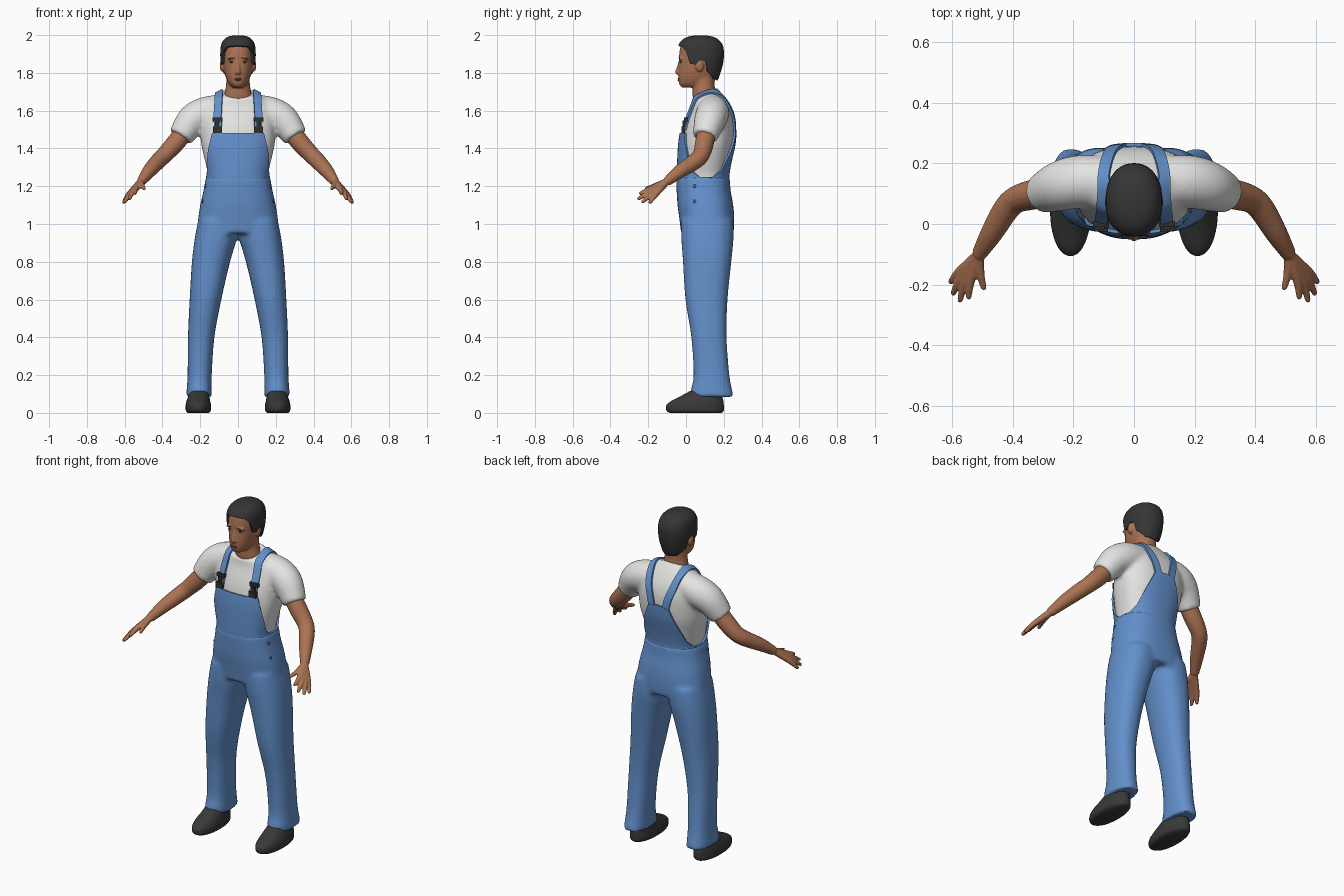
import bpy
import bmesh
from math import sin, cos, radians, copysign, pi
from mathutils import Vector, Matrix
from mathutils.bvhtree import BVHTree

if "Cube" in bpy.data.objects:
    bpy.data.objects.remove(bpy.data.objects["Cube"], do_unlink=True)


def material(name, *rgb):
    mat = bpy.data.materials.new(name)
    mat.use_nodes = True
    mat.diffuse_color = (*rgb, 1)
    bsdf = next(n for n in mat.node_tree.nodes if n.type == "BSDF_PRINCIPLED")
    bsdf.inputs["Base Color"].default_value = (*rgb, 1)
    return mat


SKIN = material("brown skin", 0.41, 0.17, 0.085)
LIP = material("lip", 0.26, 0.09, 0.055)
HAIR = material("black hair", 0.036, 0.036, 0.036)
SHIRT = material("white cotton", 0.77, 0.77, 0.76)
DENIM = material("blue denim", 0.125, 0.28, 0.60)
SEAM = material("dark denim", 0.06, 0.14, 0.32)
SHOE = material("dark leather", 0.04, 0.04, 0.04)
BUCKLE = material("buckle", 0.03, 0.03, 0.03)


# --- helpers: smooth sections, lofts, tubes ---
def spline(keys, u):
    i = min(int(u), len(keys) - 2)
    t = u - i
    near = [keys[max(0, min(len(keys) - 1, i + k))] for k in (-1, 0, 1, 2)]
    return [b + 0.5 * t * (c - a + t * (2 * a - 5 * b + 4 * c - d + t * (3 * b - a - 3 * c + d)))
            for a, b, c, d in zip(*near)]


def ring(z, half, front, back, cx=0, tilt=0):
    return (z, half, front, back, cx, tilt)


def section(keys, u, ang, off=0, side=1, power=2.4):
    z, half, front, back, cx, tilt = spline(keys, u)
    s, c = sin(ang), -cos(ang)
    sx = copysign(abs(s) ** (2 / power), s)
    sy = copysign(abs(c) ** (2 / power), c)
    y = (front + back) / 2 + ((back - front) / 2 + off) * sy
    return (side * (cx + (half + off) * sx), y, z + tilt * sy)


def level(keys, z):
    lo, hi = 0, len(keys) - 1
    for _ in range(30):
        mid = (lo + hi) / 2
        lo, hi = (mid, hi) if spline(keys, mid)[0] < z else (lo, mid)
    return lo


def grid(bm, rows, closed=True, start=True, end=True):
    rows = [[bm.verts.new(p) for p in row] for row in rows]
    n = len(rows[0])
    for a, b in zip(rows, rows[1:]):
        for j in range(n if closed else n - 1):
            k = (j + 1) % n
            bm.faces.new((a[j], a[k], b[k], b[j]))
    if closed and start:
        bm.faces.new(rows[0][::-1])
    if closed and end:
        bm.faces.new(rows[-1])


def loft(bm, keys, off=0, side=1, power=2.4, seg=40, sub=4):
    count = (len(keys) - 1) * sub
    grid(bm, [[section(keys, r / sub, 2 * pi * j / seg, off, side, power) for j in range(seg)]
              for r in range(count + 1)])


def tube(bm, path, side=1, seg=16, sub=4, tip=False):
    pts = [spline(path, r / sub) for r in range((len(path) - 1) * sub + 1)]
    pos = [Vector((side * p[0], p[1], p[2])) for p in pts]
    rad = [p[3] for p in pts]
    if tip:
        pos.append(pos[-1] + (pos[-1] - pos[-2]).normalized() * rad[-1] * 0.6)
        rad.append(rad[-1] * 0.6)
    rows = []
    for i, p in enumerate(pos):
        t = (pos[min(i + 1, len(pos) - 1)] - pos[max(i - 1, 0)]).normalized()
        a = t.cross(Vector((0, 0, 1))).normalized()
        b = a.cross(t)
        rows.append([p + rad[i] * (a * cos(2 * pi * j / seg) + b * sin(2 * pi * j / seg)) for j in range(seg)])
    grid(bm, rows)


def ball(bm, loc, size, turn=0):
    m = Matrix.Translation(loc) @ Matrix.Rotation(turn, 4, "Y") @ Matrix.Diagonal((*size, 1))
    bmesh.ops.create_uvsphere(bm, u_segments=16, v_segments=10, radius=1, matrix=m)


def finish(name, bm, mat, voxel=0, smooth=0, solid=0, offset=1):
    if not solid:
        bmesh.ops.recalc_face_normals(bm, faces=bm.faces)
    mesh = bpy.data.meshes.new(name)
    bm.to_mesh(mesh)
    ob = bpy.data.objects.new(name, mesh)
    bpy.context.collection.objects.link(ob)
    if voxel:
        mod = ob.modifiers.new("merge", "REMESH")
        mod.mode, mod.voxel_size = "VOXEL", voxel
    if smooth:
        mod = ob.modifiers.new("soften", "SMOOTH")
        mod.factor, mod.iterations = 0.5, smooth
    if solid:
        mod = ob.modifiers.new("thickness", "SOLIDIFY")
        mod.thickness, mod.offset = solid, offset
    final = bpy.data.meshes.new_from_object(ob.evaluated_get(bpy.context.evaluated_depsgraph_get()))
    ob.modifiers.clear()
    ob.data = final
    bm.clear()
    bm.from_mesh(final)
    bmesh.ops.recalc_face_normals(bm, faces=bm.faces)
    for f in bm.faces:
        f.material_index = 0
    bm.to_mesh(final)
    final.materials.clear()
    final.materials.append(mat)
    final.shade_smooth()
    final.set_sharp_from_angle(angle=radians(50))
    tree = BVHTree.FromBMesh(bm)
    bm.free()
    return tree


def edge_height(keys, deg):
    deg = abs((deg + 180) % 360 - 180)
    for (a, za), (b, zb) in zip(keys, keys[1:]):
        if deg <= b:
            return za + (zb - za) * (deg - a) / (b - a)
    return keys[-1][1]


# --- shirt: torso and sleeves merged ---
TORSO = [ring(0.95, 0.203, -0.012, 0.238), ring(1.02, 0.198, -0.02, 0.242),
         ring(1.1, 0.186, -0.031, 0.236), ring(1.18, 0.168, -0.036, 0.222),
         ring(1.25, 0.157, -0.038, 0.217), ring(1.33, 0.174, -0.035, 0.23),
         ring(1.42, 0.194, -0.03, 0.25), ring(1.5, 0.2, -0.018, 0.256),
         ring(1.56, 0.2, 0, 0.252), ring(1.61, 0.188, 0.02, 0.238),
         ring(1.65, 0.162, 0.03, 0.212, 0, 0.008), ring(1.68, 0.122, 0.03, 0.182, 0, 0.02),
         ring(1.695, 0.086, 0.038, 0.165, 0, 0.026)]
SLEEVE = [(0.1, 0.14, 1.6, 0.085), (0.18, 0.14, 1.583, 0.088),
          (0.245, 0.125, 1.545, 0.083), (0.305, 0.1, 1.46, 0.066)]
bm = bmesh.new()
loft(bm, TORSO[2:])
for s in (1, -1):
    tube(bm, SLEEVE, s, seg=24)
shirt = finish("shirt", bm, SHIRT, voxel=0.011, smooth=6)

# --- trousers: hips and flared legs merged ---
LEG = [ring(0.085, 0.067, 0.025, 0.252, 0.207), ring(0.12, 0.066, 0.025, 0.245, 0.206),
       ring(0.2, 0.064, 0.04, 0.23, 0.203), ring(0.4, 0.07, 0.028, 0.215, 0.195),
       ring(0.6, 0.084, -0.003, 0.22, 0.172), ring(0.8, 0.101, -0.016, 0.24, 0.143),
       ring(0.93, 0.112, -0.025, 0.252, 0.116), ring(1.02, 0.106, -0.025, 0.25, 0.104)]
bm = bmesh.new()
loft(bm, TORSO[:5], off=0.014)
for s in (1, -1):
    loft(bm, LEG, side=s, power=2.3)
trousers = finish("trousers", bm, DENIM, voxel=0.011, smooth=6)

# --- bib and back panel: shell following the torso up to a curved edge ---
BIB_EDGE = [(0, 1.48), (38, 1.48), (42, 1.44), (55, 1.36), (70, 1.28), (85, 1.25), (110, 1.25),
            (130, 1.29), (145, 1.36), (157, 1.43), (165, 1.49), (180, 1.5)]
bm = bmesh.new()
cols, steps = 144, 20
tops = [edge_height(BIB_EDGE, 360 * j / cols) for j in range(cols)]
grid(bm, [[section(TORSO, level(TORSO, 1.15 + (tops[j] - 1.15) * r / steps), 2 * pi * j / cols, 0.001)
           for j in range(cols)] for r in range(steps + 1)], start=False, end=False)
finish("bib", bm, DENIM, solid=0.011)

# --- straps laid over the shoulders, buckles, side buttons ---
STRAP = [(0.108, -0.02, 1.5), (0.112, 0.0, 1.58), (0.107, 0.04, 1.67), (0.105, 0.1, 1.71),
         (0.098, 0.17, 1.69), (0.08, 0.24, 1.61), (0.058, 0.265, 1.54), (0.04, 0.265, 1.46)]
for s, label in ((1, "left"), (-1, "right")):
    bm = bmesh.new()
    line = [Vector(spline(STRAP, r / 5)) for r in range(5 * len(STRAP) - 4)]
    rows = []
    for i, p in enumerate(line):
        p = Vector((s * p.x, p.y, p.z))
        t = line[min(i + 1, len(line) - 1)] - line[max(i - 1, 0)]
        t.x *= s
        hit, normal = shirt.find_nearest(p)[:2]
        across = t.cross(normal).normalized()
        row = []
        for w in (-0.022, -0.011, 0, 0.011, 0.022):
            q, n = shirt.find_nearest(hit + across * w)[:2]
            row.append(q + n * 0.005)
        rows.append(row)
    grid(bm, rows, closed=False)
    finish(label + "_strap", bm, DENIM, smooth=2, solid=0.012, offset=0)

    bm = bmesh.new()
    for z, w, h in ((1.553, 0.054, 0.02), (1.53, 0.024, 0.034), (1.5, 0.046, 0.034)):
        hit = shirt.ray_cast(Vector((s * 0.109, -1, z)), Vector((0, 1, 0)))[0]
        m = Matrix.Translation(hit + Vector((0, -0.012, 0))) @ Matrix.Diagonal((w, 0.02, h, 1))
        bmesh.ops.create_cube(bm, size=1, matrix=m)
    finish(label + "_buckle", bm, BUCKLE)

    bm = bmesh.new()
    for z in (1.2, 1.12):
        hit = trousers.ray_cast(Vector((s, 0.045, z)), Vector((-s, 0, 0)))[0]
        ball(bm, hit, (0.005, 0.009, 0.009))
    finish(label + "_side_buttons", bm, SEAM)

# --- head with neck, nose and ears ---
HEAD = [ring(1.722, 0.024, -0.018, 0.08), ring(1.735, 0.042, -0.033, 0.115),
        ring(1.76, 0.058, -0.04, 0.15), ring(1.8, 0.071, -0.04, 0.168),
        ring(1.85, 0.078, -0.037, 0.182), ring(1.9, 0.08, -0.036, 0.187),
        ring(1.94, 0.077, -0.028, 0.182), ring(1.965, 0.066, -0.01, 0.164),
        ring(1.98, 0.045, 0.02, 0.135), ring(1.986, 0.015, 0.06, 0.095)]
NECK = [ring(1.6, 0.09, 0.045, 0.17), ring(1.68, 0.074, 0.035, 0.16),
        ring(1.73, 0.064, 0.035, 0.152), ring(1.8, 0.06, 0.03, 0.155)]
NOSE = [ring(1.79, 0.014, -0.044, 0), ring(1.8, 0.02, -0.058, 0),
        ring(1.82, 0.013, -0.054, 0), ring(1.865, 0.008, -0.038, 0)]
bm = bmesh.new()
loft(bm, HEAD, power=2.2)
loft(bm, NECK, power=2)
loft(bm, NOSE, power=2)
for s in (1, -1):
    ball(bm, (s * 0.084, 0.072, 1.838), (0.013, 0.022, 0.033))
    ball(bm, (s * 0.034, -0.026, 1.875), (0.024, 0.014, 0.008))
head = finish("head", bm, SKIN, voxel=0.006, smooth=3)

# --- face details ---
def on_face(bm, x, z, size, turn=0):
    ball(bm, head.ray_cast(Vector((x, -1, z)), Vector((0, 1, 0)))[0], size, turn)


brows, lips = bmesh.new(), bmesh.new()
for s in (1, -1):
    on_face(brows, s * 0.034, 1.878, (0.018, 0.003, 0.003), s * 0.1)
    on_face(brows, s * 0.033, 1.857, (0.012, 0.003, 0.004))
on_face(lips, 0, 1.769, (0.023, 0.0045, 0.004))
on_face(lips, 0, 1.762, (0.019, 0.0045, 0.004))
finish("eyes_and_brows", brows, HAIR)
finish("lips", lips, LIP)

# --- hair: shell over the skull with a hairline that drops to the nape ---
HAIRLINE = [(0, 1.94), (38, 1.935), (55, 1.91), (66, 1.85), (80, 1.845), (92, 1.87), (104, 1.86),
            (112, 1.81), (145, 1.77), (180, 1.765)]
bm = bmesh.new()
lows = [level(HEAD, edge_height(HAIRLINE, 360 * j / cols)) for j in range(cols)]
last = len(HEAD) - 1
grid(bm, [[section(HEAD, lows[j] + (last - lows[j]) * r / steps, 2 * pi * j / cols, 0.001, power=2.2)
           for j in range(cols)] for r in range(steps + 1)], start=False)
finish("hair", bm, HAIR, solid=0.013)

# --- arms with hands, and shoes ---
ARM = [(0.25, 0.115, 1.53, 0.05), (0.33, 0.098, 1.43, 0.05), (0.39, 0.08, 1.365, 0.045),
       (0.425, 0.045, 1.33, 0.043), (0.47, -0.03, 1.28, 0.037), (0.512, -0.1, 1.225, 0.025)]
FINGERS = [((0.54, -0.19, 1.185), (0.546, -0.243, 1.162)), ((0.558, -0.19, 1.17), (0.575, -0.253, 1.133)),
           ((0.572, -0.178, 1.16), (0.598, -0.23, 1.117)), ((0.58, -0.16, 1.155), (0.606, -0.192, 1.113)),
           ((0.508, -0.165, 1.202), (0.496, -0.213, 1.187))]
SOLE = [ring(0, 0.056, -0.085, 0.188, 0.21), ring(0.012, 0.066, -0.103, 0.2, 0.21),
        ring(0.04, 0.067, -0.104, 0.2, 0.21), ring(0.062, 0.063, -0.08, 0.198, 0.21),
        ring(0.085, 0.057, -0.035, 0.192, 0.208), ring(0.115, 0.05, 0.02, 0.185, 0.207)]
for s, label in ((1, "left"), (-1, "right")):
    bm = bmesh.new()
    tube(bm, ARM, s)
    for knuckle, end in FINGERS:
        tube(bm, [(0.515, -0.105, 1.222, 0.02), (*knuckle, 0.0145), (*end, 0.0095)], s, seg=12, tip=True)
    finish(label + "_arm", bm, SKIN, voxel=0.005, smooth=3)
    bm = bmesh.new()
    loft(bm, SOLE, side=s, power=2.1)
    finish(label + "_shoe", bm, SHOE)
